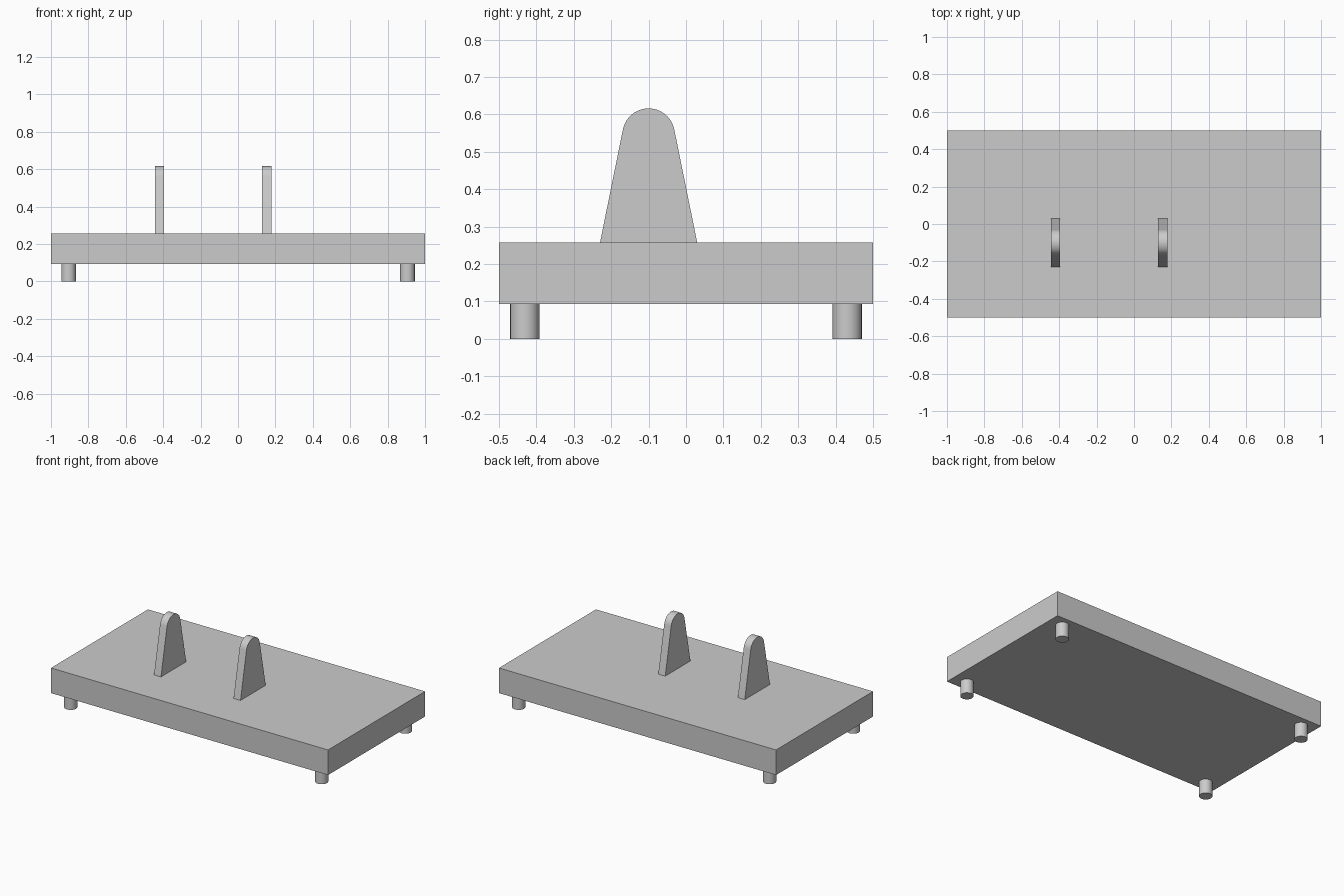
import bpy, bmesh, math

if "Cube" in bpy.data.objects:
    bpy.data.objects.remove(bpy.data.objects["Cube"])

# Single plain grey
grey = bpy.data.materials.new("plain_grey")
grey.use_nodes = True
colour = (0.6, 0.6, 0.6, 1)
grey.diffuse_color = colour
grey.node_tree.nodes["Principled BSDF"].inputs["Base Color"].default_value = colour

BASE_BOTTOM, BASE_TOP = 0.093, 0.257


def finish(obj, name, smooth=False):
    obj.name = name
    obj.data.materials.append(grey)
    if smooth:
        bpy.ops.object.select_all(action="DESELECT")
        obj.select_set(True)
        bpy.context.view_layer.objects.active = obj
        bpy.ops.object.shade_smooth_by_angle(angle=math.radians(30))


def bracket(name, x, thickness=0.05, y=-0.1, half_base=0.13, radius=0.07, top=0.616):
    # Tapered plate whose straight sides meet the rounded top at a tangent
    centre = top - radius
    drop = centre - BASE_TOP
    start = math.acos(radius / math.hypot(half_base, drop)) - math.atan2(drop, half_base)
    steps = 24
    profile = [(y + half_base, BASE_TOP)]
    for i in range(steps + 1):
        a = start + (math.pi - 2 * start) * i / steps
        profile.append((y + radius * math.cos(a), centre + radius * math.sin(a)))
    profile.append((y - half_base, BASE_TOP))

    bm = bmesh.new()
    face = bm.faces.new([bm.verts.new((x - thickness / 2, py, pz)) for py, pz in profile])
    side = bmesh.ops.extrude_face_region(bm, geom=[face])["geom"]
    moved = [v for v in side if isinstance(v, bmesh.types.BMVert)]
    bmesh.ops.translate(bm, verts=moved, vec=(thickness, 0, 0))
    bmesh.ops.recalc_face_normals(bm, faces=bm.faces)
    mesh = bpy.data.meshes.new(name)
    bm.to_mesh(mesh)
    bm.free()
    obj = bpy.data.objects.new(name, mesh)
    bpy.context.collection.objects.link(obj)
    finish(obj, name, smooth=True)


# Base slab
bpy.ops.mesh.primitive_cube_add(size=1, location=(0, 0, (BASE_BOTTOM + BASE_TOP) / 2))
slab = bpy.context.object
slab.scale = (2, 1, BASE_TOP - BASE_BOTTOM)
bpy.ops.object.transform_apply(location=False, rotation=False, scale=True)
finish(slab, "base_slab")

# Four round feet
for side, sx in (("left", 1), ("right", -1)):
    for end, sy in (("front", -1), ("back", 1)):
        bpy.ops.mesh.primitive_cylinder_add(
            vertices=48, radius=0.039, depth=BASE_BOTTOM,
            location=(sx * 0.906, sy * 0.431, BASE_BOTTOM / 2))
        finish(bpy.context.object, f"{end}_{side}_foot", smooth=True)

# Two upright brackets
bracket("right_bracket", -0.42)
bracket("left_bracket", 0.154)
